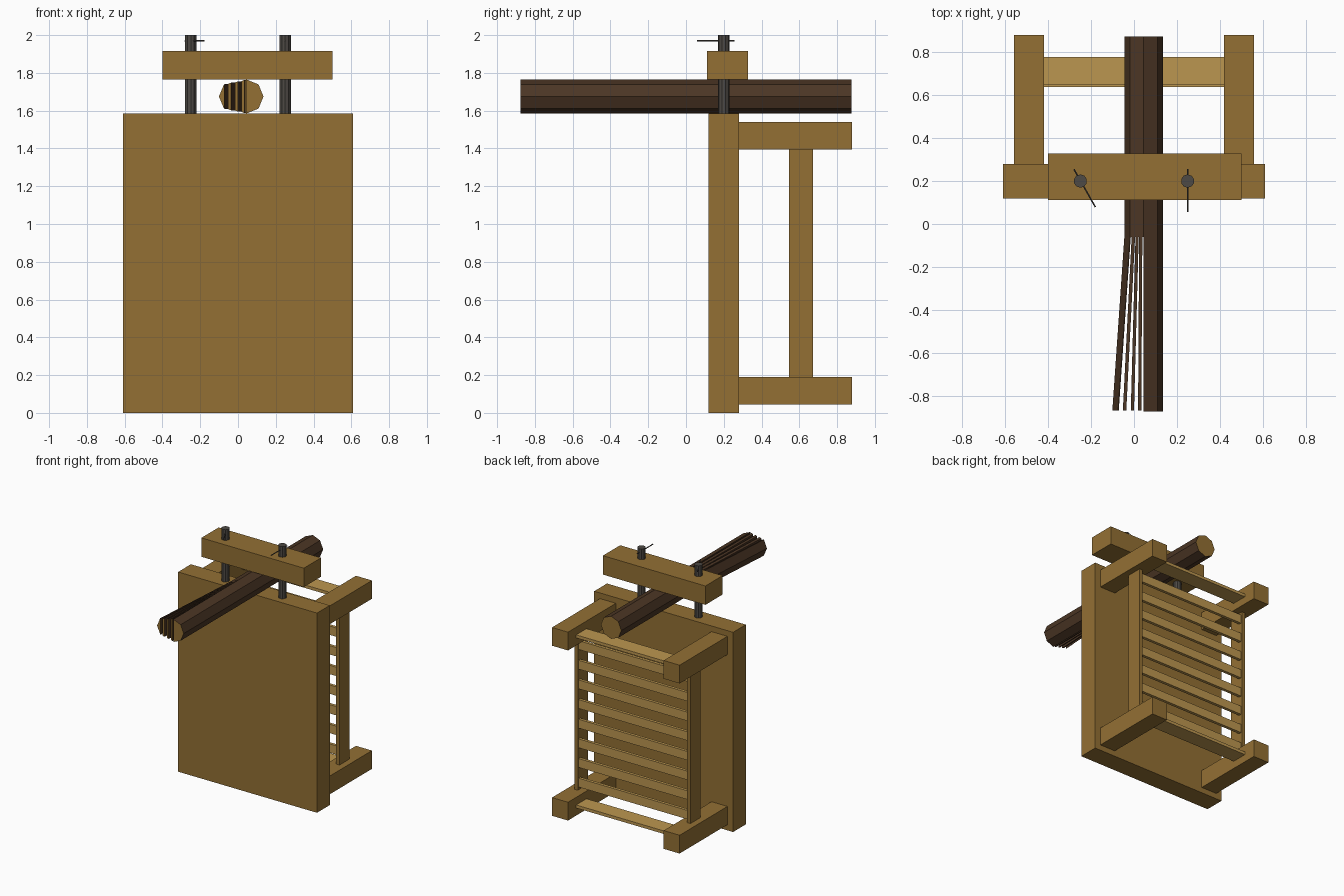
import bpy, bmesh, math
from mathutils import Vector

cube = bpy.data.objects.get("Cube")
if cube:
    bpy.data.objects.remove(cube, do_unlink=True)


def material(name, rgb):
    m = bpy.data.materials.new(name)
    m.use_nodes = True
    m.diffuse_color = (*rgb, 1)
    bsdf = next(n for n in m.node_tree.nodes if n.type == 'BSDF_PRINCIPLED')
    bsdf.inputs["Base Color"].default_value = (*rgb, 1)
    bsdf.inputs["Roughness"].default_value = 0.8
    return m


WOOD = material("brown wood", (0.292, 0.162, 0.034))
SLAT = material("pale slat wood", (0.50, 0.305, 0.08))
BARK = material("dark bark", (0.072, 0.037, 0.018))
METAL = material("dark metal", (0.075, 0.067, 0.058))


def finish(name, bm, *mats):
    bmesh.ops.recalc_face_normals(bm, faces=bm.faces[:])
    mesh = bpy.data.meshes.new(name)
    bm.to_mesh(mesh)
    bm.free()
    for m in mats:
        mesh.materials.append(m)
    ob = bpy.data.objects.new(name, mesh)
    bpy.context.collection.objects.link(ob)
    return ob


def box(name, mat, xs, ys, zs):
    bm = bmesh.new()
    bmesh.ops.create_cube(bm, size=1)
    for v in bm.verts:
        v.co = [lo + (c + 0.5) * (hi - lo) for c, (lo, hi) in zip(v.co, (xs, ys, zs))]
    return finish(name, bm, mat)


def rod(name, mat, a, b, radius, sides):
    a, b = Vector(a), Vector(b)
    bm = bmesh.new()
    bmesh.ops.create_cone(bm, cap_ends=True, segments=sides, radius1=radius,
                          radius2=radius, depth=(b - a).length)
    ob = finish(name, bm, mat)
    ob.location = (a + b) / 2
    ob.rotation_euler = (b - a).to_track_quat('Z', 'Y').to_euler()
    return ob


# Main board and clamp bar
box("board", WOOD, (-0.61, 0.61), (0.12, 0.28), (0, 1.585))
box("clamp_bar", WOOD, (-0.40, 0.50), (0.112, 0.328), (1.765, 1.915))

# Arms and posts on both sides
LEVELS = {"lower": 0.1175, "upper": 1.4675}
for side, s in (("left", 1), ("right", -1)):
    for level, z in LEVELS.items():
        box(f"{side}_{level}_arm", WOOD, sorted((s * 0.42, s * 0.56)),
            (0.28, 0.88), (z - 0.0725, z + 0.0725))
    box(f"{side}_post", WOOD, sorted((s * 0.48, s * 0.51)), (0.545, 0.672), (0.19, 1.395))

# Flat slats between the arms, upright slats between the posts
for level, z in LEVELS.items():
    box(f"{level}_flat_slat", SLAT, (-0.42, 0.42), (0.648, 0.778), (z - 0.012, z + 0.012))
for i in range(8):
    z = 0.2465 + 0.156 * i
    box(f"slat_{i + 1}", SLAT, (-0.48, 0.48), (0.638, 0.662), (z - 0.035, z + 0.035))

# Clamp bolts with turning pins
for side, x, pin in (("left", 0.25, (0, 0.1)), ("right", -0.25, (-0.05, 0.088))):
    rod(f"{side}_bolt", METAL, (x, 0.2, 1.58), (x, 0.2, 2), 0.031, 10)
    mid = Vector((x, 0.157, 1.97)) if side == "left" else Vector((-0.23, 0.167, 1.97))
    d = Vector((*pin, 0))
    rod(f"{side}_pin", METAL, mid - d, mid + d, 0.004, 6)

# Eight-sided log with a corner on top
R, LX, LZ = 0.09, 0.045, 1.675
K = R * math.sqrt(0.5)


def half_height(x):
    d = abs(x - LX)
    if d <= K:
        return R + (K - R) * d / K
    return max(0, K * (R - d) / (R - K))


def log_piece(name, x0, x1, y0, y1, shift=0):
    """Slice of the log between x0 and x1, its front end moved sideways by shift."""
    xs = [x0] + [c for c in (LX - K, LX, LX + K) if x0 < c < x1] + [x1]
    outline = [(x, LZ + half_height(x)) for x in xs]
    outline += [(x, LZ - half_height(x)) for x in reversed(xs)]
    bm = bmesh.new()
    front = [bm.verts.new((x + shift, y0, z)) for x, z in outline]
    back = [bm.verts.new((x, y1, z)) for x, z in outline]
    n = len(outline)
    for ring in (front, back):
        bm.faces.new(ring).material_index = 1
    for i in range(n):
        j = (i + 1) % n
        bm.faces.new((front[i], front[j], back[j], back[i]))
    bmesh.ops.remove_doubles(bm, verts=bm.verts[:], dist=0.0005)
    return finish(name, bm, BARK, WOOD)


SPLIT = -0.06
log_piece("log_back", LX - R, LX + R, SPLIT, 0.875)
log_piece("log_front_half", LX, LX + R, -0.875, SPLIT)

# Splayed strips cut from the other front half
for i, (x0, x1, shift) in enumerate(((-0.045, -0.015, -0.056), (-0.011, 0.005, -0.041),
                                     (0.007, 0.022, -0.022), (0.024, 0.039, -0.005))):
    log_piece(f"split_strip_{i + 1}", x0, x1, -0.87, SPLIT, shift)
